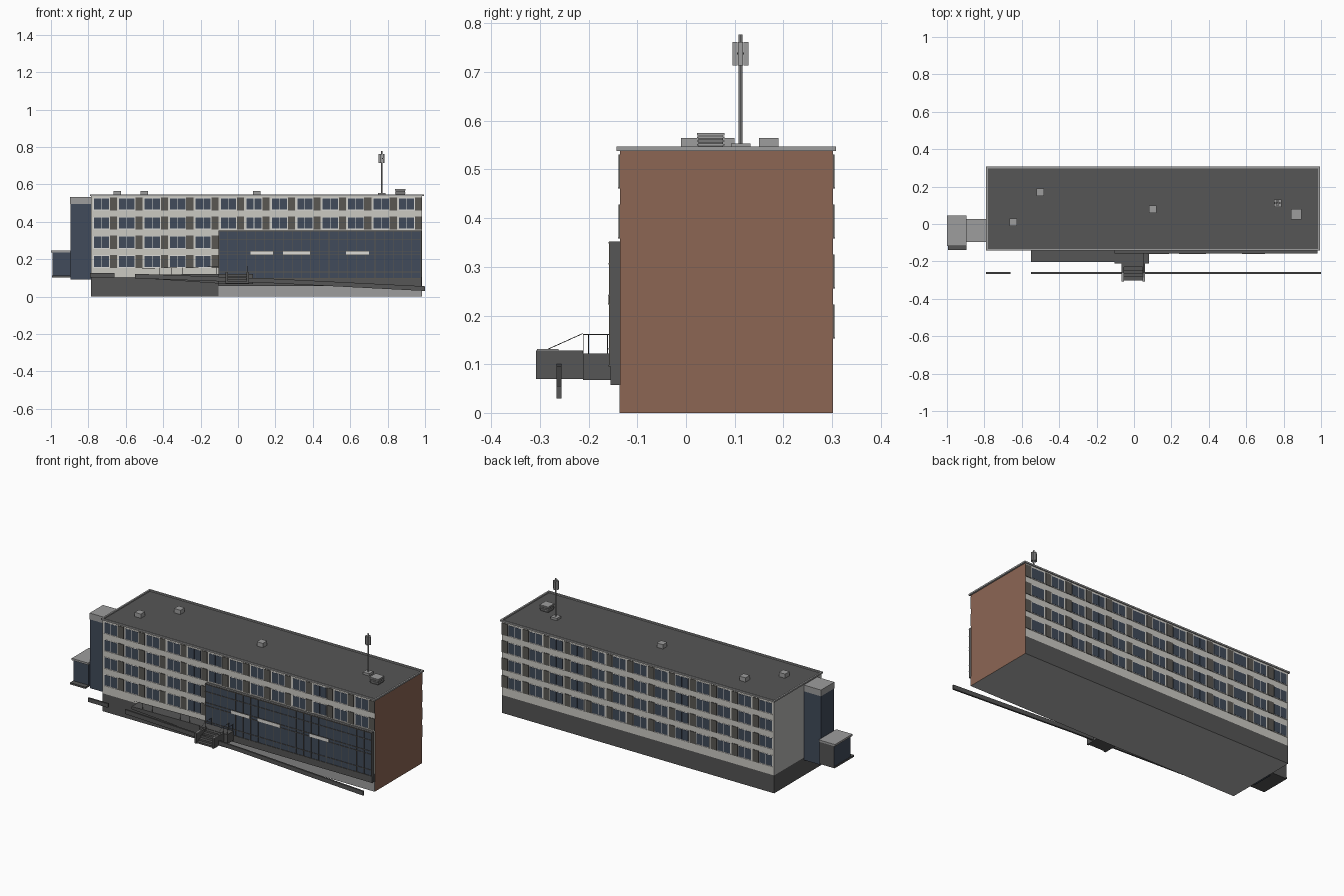
import bpy
import bmesh
from mathutils import Vector, Matrix

default_cube = bpy.data.objects.get("Cube")
if default_cube:
    bpy.data.objects.remove(default_cube, do_unlink=True)


def make_material(name, red, green, blue):
    material = bpy.data.materials.new(name)
    material.use_nodes = True
    colour = (red, green, blue, 1)
    material.diffuse_color = colour
    shader = next(n for n in material.node_tree.nodes if n.type == "BSDF_PRINCIPLED")
    shader.inputs["Base Color"].default_value = colour
    return material


PALETTE = [
    make_material("pale_wall", .6, .585, .545),
    make_material("light_grey", .34, .34, .34),
    make_material("mid_grey", .47, .465, .46),
    make_material("dark_grey", .092, .092, .092),
    make_material("brick", .265, .133, .088),
    make_material("blue_glass", .053, .07, .103),
    make_material("brown_grey_panel", .1, .096, .086),
    make_material("white_panel", .72, .71, .68),
]
WALL, LIGHT, MID, DARK, BRICK, GLASS, PANEL, WHITE = range(len(PALETTE))


class Part:
    """Collects simple solids into one named object."""

    def __init__(self, name):
        self.name = name
        self.mesh = bmesh.new()

    def box(self, x, y, z, colour, rule=None):
        size = [b - a for a, b in (x, y, z)]
        centre = Vector([(a + b) / 2 for a, b in (x, y, z)])
        matrix = Matrix.Translation(centre) @ Matrix.Diagonal((*size, 1))
        verts = bmesh.ops.create_cube(self.mesh, size=1, matrix=matrix)["verts"]
        for face in {f for v in verts for f in v.link_faces}:
            face.normal_update()
            face.material_index = rule(face.normal, colour) if rule else colour
        return self

    def prism(self, outline, y, colour):
        # Extrude an x-z outline along y
        base = self.mesh.faces.new([self.mesh.verts.new((a, y[0], b)) for a, b in outline])
        base.material_index = colour
        extruded = bmesh.ops.extrude_face_region(self.mesh, geom=[base])["geom"]
        for item in extruded:
            if isinstance(item, bmesh.types.BMVert):
                item.co.y = y[1]
        for face in self.mesh.faces:
            if any(v in extruded for v in face.verts):
                face.material_index = colour
        return self

    def rod(self, start, end, radius, colour):
        start, end = Vector(start), Vector(end)
        axis = end - start
        turn = axis.to_track_quat("Z", "Y").to_matrix().to_4x4()
        verts = bmesh.ops.create_cone(
            self.mesh, cap_ends=True, segments=8, radius1=radius, radius2=radius,
            depth=axis.length, matrix=Matrix.Translation((start + end) / 2) @ turn)["verts"]
        for face in {f for v in verts for f in v.link_faces}:
            face.material_index = colour
        return self

    def finish(self):
        bmesh.ops.recalc_face_normals(self.mesh, faces=self.mesh.faces)
        data = bpy.data.meshes.new(self.name)
        self.mesh.to_mesh(data)
        self.mesh.free()
        for material in PALETTE:
            data.materials.append(material)
        bpy.context.collection.objects.link(bpy.data.objects.new(self.name, data))


LEFT, RIGHT, FRONT, BACK = -.785, .985, -.136, .302
BASE_TOP, WALL_TOP, ROOF = .105, .538, .547
HALL_X, HALL_FRONT = -.105, -.155


# Main block: brick on the right end, grey on the left end and underside
def block_faces(normal, colour):
    if normal.x > .5:
        return BRICK
    if normal.z < -.5 or (normal.x < -.5 and colour == WALL):
        return MID
    return colour


body = Part("main_block")
body.box((LEFT, RIGHT), (FRONT, BACK), (0, BASE_TOP), DARK, block_faces)
body.box((LEFT, RIGHT), (FRONT, BACK), (BASE_TOP, WALL_TOP), WALL, block_faces)
body.finish()

# Flat roof with a raised rim
roof = Part("roof")
DECK = WALL_TOP + .002
rx, ry, rim = (LEFT - .006, RIGHT + .009), (FRONT - .007, BACK + .006), .01
roof.box((rx[0] + rim, rx[1] - rim), (ry[0] + rim, ry[1] - rim), (WALL_TOP, DECK), DARK)
for y in (ry[0], ry[1] - rim):
    roof.box(rx, (y, y + rim), (WALL_TOP, ROOF), LIGHT)
for x in (rx[0], rx[1] - rim):
    roof.box((x, x + rim), (ry[0] + rim, ry[1] - rim), (WALL_TOP, ROOF), LIGHT)
roof.finish()

# Window bands on both long walls
BAY, BAYS, FLOOR, WINDOW_H = .136, 13, .1025, .066
for name, wall_y, out in (("front_windows", FRONT, -1), ("back_windows", BACK, 1)):
    part = Part(name)

    def layer(depth):
        return tuple(sorted((wall_y, wall_y + out * depth)))

    for floor in range(4):
        low = .155 + floor * FLOOR
        high = low + WINDOW_H
        for bay in range(BAYS):
            x = LEFT + bay * BAY
            if out < 0 and floor < 2 and x > HALL_X - .01:
                continue
            part.box((x + .011, x + .098), layer(.001), (low, high), WHITE)
            for pane in (.014, .056):
                part.box((x + pane, x + pane + .039), layer(.002), (low + .003, high - .003), GLASS)
            part.box((x + .01, x + .099), layer(.004), (low - .002, low), WHITE)
            part.box((x + .1, min(x + .138, RIGHT)), layer(.003), (low - .002, high + .002), PANEL)
    part.finish()

# Glazed hall projecting from the front
hall = Part("glazed_hall")
hall.box((HALL_X, RIGHT - .005), (HALL_FRONT, FRONT), (.057, .352), DARK)
hall.box((HALL_X + .005, RIGHT - .01), (HALL_FRONT - .001, HALL_FRONT), (.098, .347), GLASS)
hall.finish()
grid = Part("hall_mullions")
COLUMNS = 22
step = (RIGHT - .008 - HALL_X) / COLUMNS
for i in range(COLUMNS + 1):
    x = HALL_X + i * step
    grid.box((x, x + .003), (HALL_FRONT - .003, HALL_FRONT), (.095, .352), PANEL)
for z in (.095, .13, .222, .24, .305, .348):
    grid.box((HALL_X, RIGHT - .005), (HALL_FRONT - .004, HALL_FRONT), (z, z + .003), PANEL)
for x, width in ((.068, .118), (.24, .145), (.577, .123)):
    grid.box((x, x + width), (HALL_FRONT - .005, HALL_FRONT), (.224, .241), WHITE)
grid.finish()
Part("hall_plinth").box((HALL_X, RIGHT), (FRONT - .001, FRONT), (0, .057), LIGHT).finish()

# Stair tower and low annex on the left end
tower = Part("stair_tower")
tower.box((-.895, LEFT), (-.095, .025), (.09, .495), GLASS)
tower.box((-.897, LEFT), (-.097, .027), (.495, .532), LIGHT)
tower.finish()
annex = Part("side_annex")
annex.box((-.992, -.895), (-.11, .04), (.105, .235), GLASS,
          lambda normal, colour: DARK if normal.y > .5 else colour)
annex.box((-1, -.895), (-.117, .045), (.235, .246), LIGHT)
annex.box((-.995, -.895), (-.14, .04), (.103, .113), DARK)
annex.finish()

# Entrance landing and ramp with railings
landing = Part("entrance_landing")
landing.box((HALL_X, .08), (-.212, HALL_FRONT), (.068, .122), DARK)
landing.prism([(-.55, .1), (HALL_X, .07), (HALL_X, .122), (-.55, .116)], (-.203, FRONT), DARK)
landing.finish()
rails = Part("railings")
RAIL_Y, THIN = -.2, .0008
for i in range(8):
    x = -.54 + i * .061
    rails.rod((x, RAIL_Y, .116), (x, RAIL_Y, .155), THIN, DARK)
rails.rod((-.54, RAIL_Y, .15), (HALL_X, RAIL_Y, .16), THIN, DARK)
for x in (-.062, .052, .078):
    for y in (-.21, HALL_FRONT - .006):
        rails.rod((x, y, .12), (x, y, .162), THIN, DARK)
    rails.rod((x, -.212, .161), (x, HALL_FRONT, .161), THIN, DARK)
for x in (-.062, .052):
    rails.rod((x, -.29, .128), (x, -.212, .163), THIN, DARK)
rails.finish()

# Entrance steps between low side walls
stairs = Part("entrance_steps")
for x in (-.066, .046):
    stairs.box((x, x + .012), (-.308, -.212), (.07, .128), DARK)
    stairs.box((x, x + .012), (-.306, -.262), (.128, .131), LIGHT)
STEPS, tread = 5, .018
for i in range(STEPS):
    y = -.302 + i * tread
    stairs.box((-.054, .046), (y, -.212), (.07 + i * .01, .08 + i * .01), DARK)
stairs.finish()

# Sloping kerb in front
kerb = Part("front_kerb")
kerb.box((-.79, -.66), (-.266, -.256), (.103, .126), DARK)
kerb.prism([(-.55, .097), (.2, .071), (1, .03), (1, .055), (.2, .095), (-.55, .122)],
           (-.266, -.256), DARK)
kerb.finish()

# Rooftop vents and louvred unit
vents = Part("roof_vents")
for x, y in ((-.5, .17), (-.645, .01), (.1, .08)):
    vents.box((x - .02, x + .02), (y - .02, y + .02), (DECK, .565), LIGHT)
vents.finish()
unit = Part("louvred_unit")
unit.box((.843, .893), (.026, .076), (DECK, .57), DARK)
for i in range(3):
    z = .549 + i * .008
    unit.box((.84, .896), (.023, .079), (z, z + .003), LIGHT)
unit.box((.84, .896), (.023, .079), (.57, .575), LIGHT)
unit.finish()

# Antenna mast with panels around the top
mast = Part("antenna_mast")
mx, my = .768, .112
mast.box((mx - .02, mx + .02), (my - .02, my + .02), (DECK, .553), LIGHT)
mast.rod((mx, my, .55), (mx, my, .777), .004, LIGHT)
for dx, dy in ((1, 0), (-1, 0), (0, 1), (0, -1)):
    px, py = mx + dx * .011, my + dy * .011
    mast.box((px - .005, px + .005), (py - .005, py + .005), (.714, .762), LIGHT)
    mast.rod((mx, my, .738), (px, py, .738), .002, DARK)
mast.finish()
